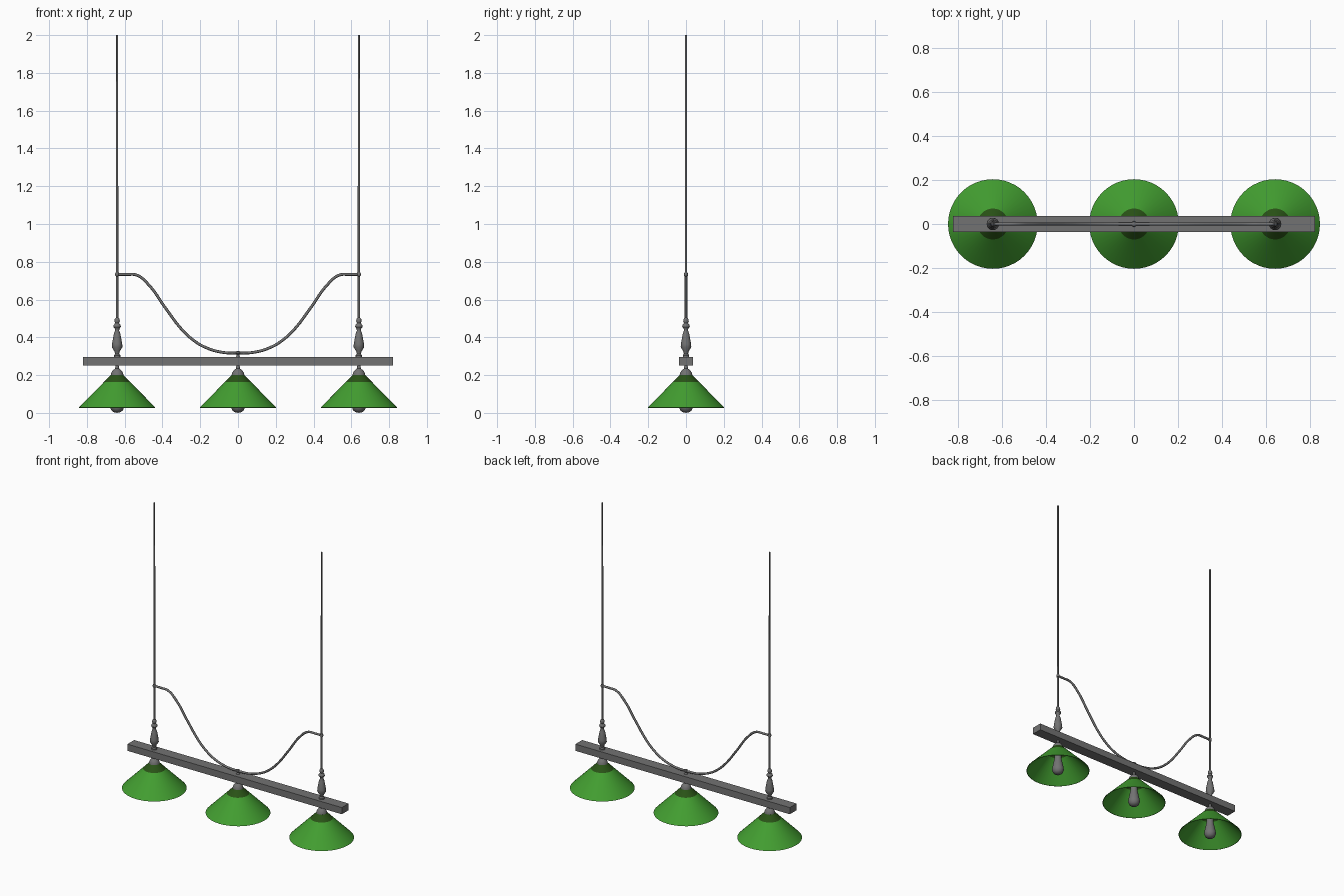
import bpy, bmesh, math

if "Cube" in bpy.data.objects:
    bpy.data.objects.remove(bpy.data.objects["Cube"])


def make_material(name, rgb):
    mat = bpy.data.materials.new(name)
    mat.use_nodes = True
    color = (*rgb, 1)
    mat.diffuse_color = color
    mat.node_tree.nodes["Principled BSDF"].inputs["Base Color"].default_value = color
    return mat


METAL = make_material("grey metal", (0.17, 0.17, 0.17))
GREEN = make_material("shade green", (0.055, 0.34, 0.03))
DARK = make_material("dark green", (0.022, 0.085, 0.008))


def add_object(name, bm, mats, smooth=True):
    bmesh.ops.recalc_face_normals(bm, faces=bm.faces)
    mesh = bpy.data.meshes.new(name)
    bm.to_mesh(mesh)
    bm.free()
    for mat in mats:
        mesh.materials.append(mat)
    obj = bpy.data.objects.new(name, mesh)
    bpy.context.collection.objects.link(obj)
    if smooth:
        bpy.ops.object.select_all(action="DESELECT")
        obj.select_set(True)
        bpy.context.view_layer.objects.active = obj
        bpy.ops.object.shade_smooth_by_angle(angle=math.radians(40))
    return obj


def lathe(name, profile, x, sides=24, mats=(METAL,), closed=False, dark_above=None):
    """Spin a (radius, height) profile around a vertical axis at x."""
    bm = bmesh.new()
    verts = [bm.verts.new((r, 0, z)) for r, z in profile]
    pairs = list(zip(verts, verts[1:]))
    if closed:
        pairs.append((verts[-1], verts[0]))
    edges = [bm.edges.new(p) for p in pairs]
    bmesh.ops.spin(bm, geom=verts + edges, cent=(0, 0, 0), axis=(0, 0, 1),
                   angle=math.tau, steps=sides, use_duplicate=False)
    bmesh.ops.remove_doubles(bm, verts=bm.verts, dist=0.0003)
    if dark_above is not None:
        for face in bm.faces:
            face.material_index = int(face.calc_center_median().z > dark_above)
    bmesh.ops.translate(bm, verts=bm.verts, vec=(x, 0, 0))
    return add_object(name, bm, mats)


LAMP_X = 0.64
sides = {"right": -LAMP_X, "middle": 0, "left": LAMP_X}

# Lamps: conical shade with a dark collar, cap with stem, and bulb
shade = [(0.203, 0.028), (0.07, 0.163), (0.034, 0.2),
         (0.031, 0.199), (0.068, 0.16), (0.2, 0.027)]
cap = [(0, 0.197), (0.034, 0.197), (0.032, 0.21), (0.024, 0.224),
       (0.011, 0.234), (0.008, 0.252), (0, 0.252)]
bulb = [(0, 0), (0.018, 0.004), (0.031, 0.014), (0.038, 0.033), (0.036, 0.052),
        (0.029, 0.085), (0.023, 0.115), (0.02, 0.198), (0, 0.198)]
for side, x in sides.items():
    lathe(f"{side}_shade", shade, x, 48, (GREEN, DARK), True, 0.163)
    lathe(f"{side}_shade_cap", cap, x)
    lathe(f"{side}_bulb", bulb, x)

# Crossbar
bm = bmesh.new()
bmesh.ops.create_cube(bm, size=1)
bmesh.ops.scale(bm, vec=(1.64, 0.074, 0.046), verts=bm.verts)
bmesh.ops.translate(bm, vec=(0, 0, 0.273), verts=bm.verts)
add_object("crossbar", bm, [METAL], smooth=False)

# Hanging rods with turned finials and cable collars
finial = [(0, 0.295), (0.017, 0.295), (0.017, 0.305), (0.011, 0.312), (0.014, 0.325),
          (0.028, 0.348), (0.027, 0.365), (0.017, 0.42), (0.011, 0.435),
          (0.012, 0.445), (0.02, 0.456), (0.018, 0.466), (0.01, 0.475),
          (0.015, 0.485), (0.012, 0.498), (0.006, 0.505)]
rod = [(0, 0.49), (0.0065, 0.49), (0.0055, 2), (0, 2)]
collar = [(0, 0.721), (0.009, 0.724), (0.011, 0.733), (0.009, 0.742), (0, 0.745)]
for side in ("right", "left"):
    lathe(f"{side}_finial", finial, sides[side])
    lathe(f"{side}_rod", rod, sides[side], 12)
    lathe(f"{side}_cable_collar", collar, sides[side], 12)

# Small post holding the cable on the bar
post = [(0, 0.295), (0.012, 0.295), (0.007, 0.303), (0.007, 0.31),
        (0.013, 0.316), (0.01, 0.325), (0, 0.329)]
lathe("cable_post", post, 0, 16)

# Swagged cable, mirrored about the centre
half = [(0.64, 0.733), (0.59, 0.733), (0.535, 0.729), (0.47, 0.675), (0.386, 0.558),
        (0.296, 0.44), (0.235, 0.384), (0.175, 0.348), (0.085, 0.321)]
path = [(-x, z) for x, z in half] + [(0, 0.317)] + half[::-1]
curve = bpy.data.curves.new("cable", "CURVE")
curve.dimensions = "3D"
curve.bevel_depth = 0.0075
curve.bevel_resolution = 2
curve.resolution_u = 6
curve.use_fill_caps = True
spline = curve.splines.new("BEZIER")
spline.bezier_points.add(len(path) - 1)
for point, (x, z) in zip(spline.bezier_points, path):
    point.co = (x, 0, z)
    point.handle_left_type = point.handle_right_type = "AUTO"
curve.materials.append(METAL)
cable = bpy.data.objects.new("cable", curve)
bpy.context.collection.objects.link(cable)
